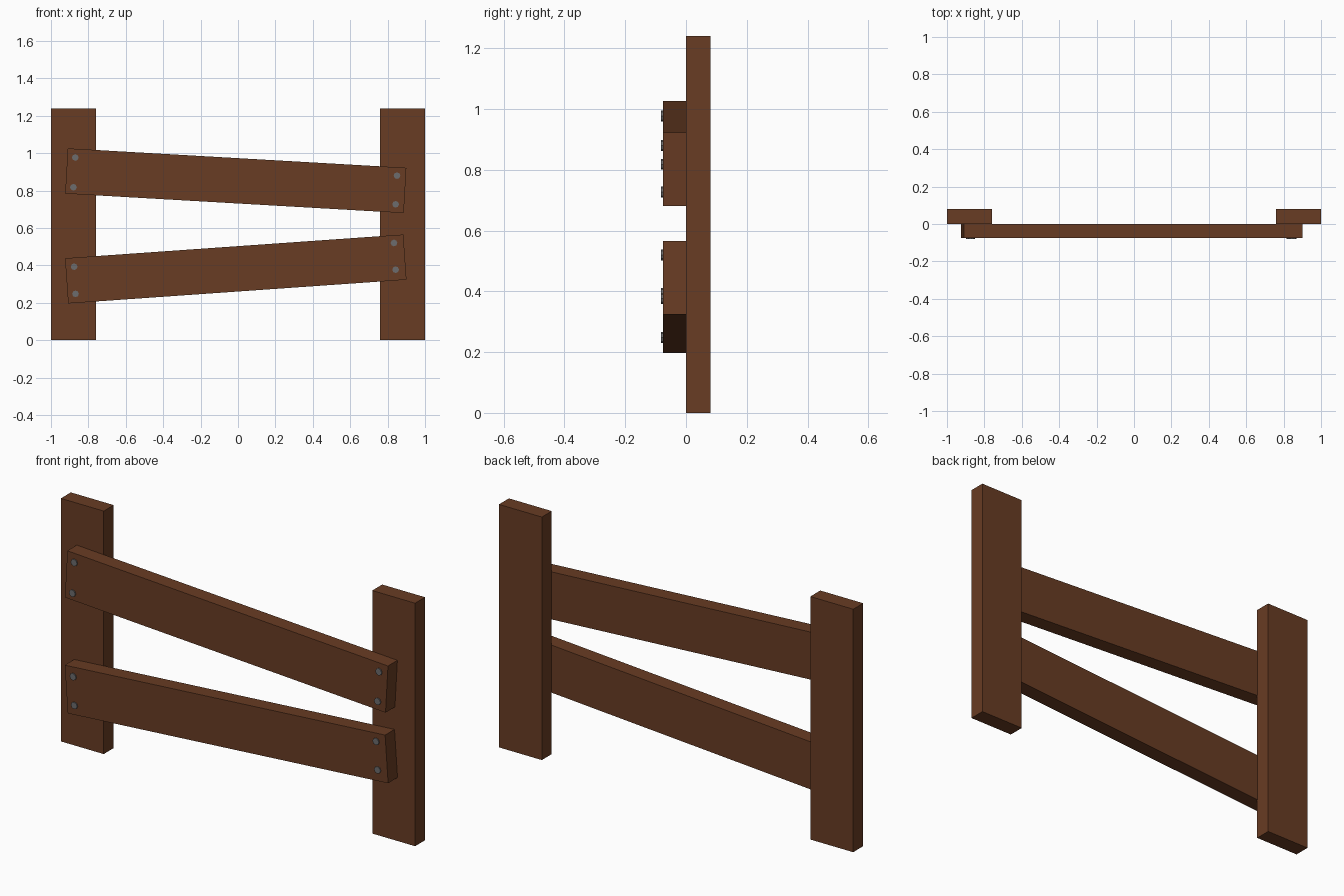
import bpy, bmesh, math
from mathutils import Matrix, Vector

if "Cube" in bpy.data.objects:
    bpy.data.objects.remove(bpy.data.objects["Cube"])


def material(name, rgb):
    m = bpy.data.materials.new(name)
    m.diffuse_color = (*rgb, 1)
    m.use_nodes = True
    m.node_tree.nodes["Principled BSDF"].inputs["Base Color"].default_value = m.diffuse_color
    return m


WOOD = material("brown wood", (0.14, 0.045, 0.017))
STEEL = material("grey steel", (0.15, 0.15, 0.155))


def add_object(name, bm, mat):
    mesh = bpy.data.meshes.new(name)
    bmesh.ops.recalc_face_normals(bm, faces=bm.faces)
    bm.to_mesh(mesh)
    bm.free()
    mesh.materials.append(mat)
    bpy.context.collection.objects.link(bpy.data.objects.new(name, mesh))


def box(name, centre, size, tilt=0.0):
    bm = bmesh.new()
    mat = Matrix.Translation(centre) @ Matrix.Rotation(tilt, 4, 'Y') @ Matrix.Diagonal((*size, 1))
    bmesh.ops.create_cube(bm, size=1, matrix=mat)
    add_object(name, bm, WOOD)


def bolt(name, x, z):
    bm = bmesh.new()
    mat = Matrix.Translation((x, -0.076, z)) @ Matrix.Rotation(math.pi / 2, 4, 'X')
    bmesh.ops.create_cone(bm, cap_ends=True, segments=8, radius1=0.018,
                          radius2=0.018, depth=0.011, matrix=mat)
    add_object(name, bm, STEEL)


# Upright posts
for side, x in (("left", -0.879), ("right", 0.879)):
    box(side + "_post", (x, 0.04, 0.62), (0.242, 0.08, 1.24))

# Tilted rails across the front of the posts
box("upper_rail", (-0.012, -0.0375, 0.853), (1.813, 0.077, 0.242), math.atan2(0.104, 1.81))
box("lower_rail", (-0.012, -0.0375, 0.381), (1.813, 0.077, 0.242), -math.atan2(0.127, 1.81))

# Bolt heads, two at each rail end
bolts = {
    "upper_left": ((-0.87, 0.977), (-0.88, 0.818)),
    "upper_right": ((0.85, 0.88), (0.843, 0.727)),
    "lower_left": ((-0.876, 0.393), (-0.869, 0.248)),
    "lower_right": ((0.834, 0.52), (0.843, 0.377)),
}
for place, spots in bolts.items():
    for i, (x, z) in enumerate(spots):
        bolt(f"{place}_bolt_{i + 1}", x, z)
